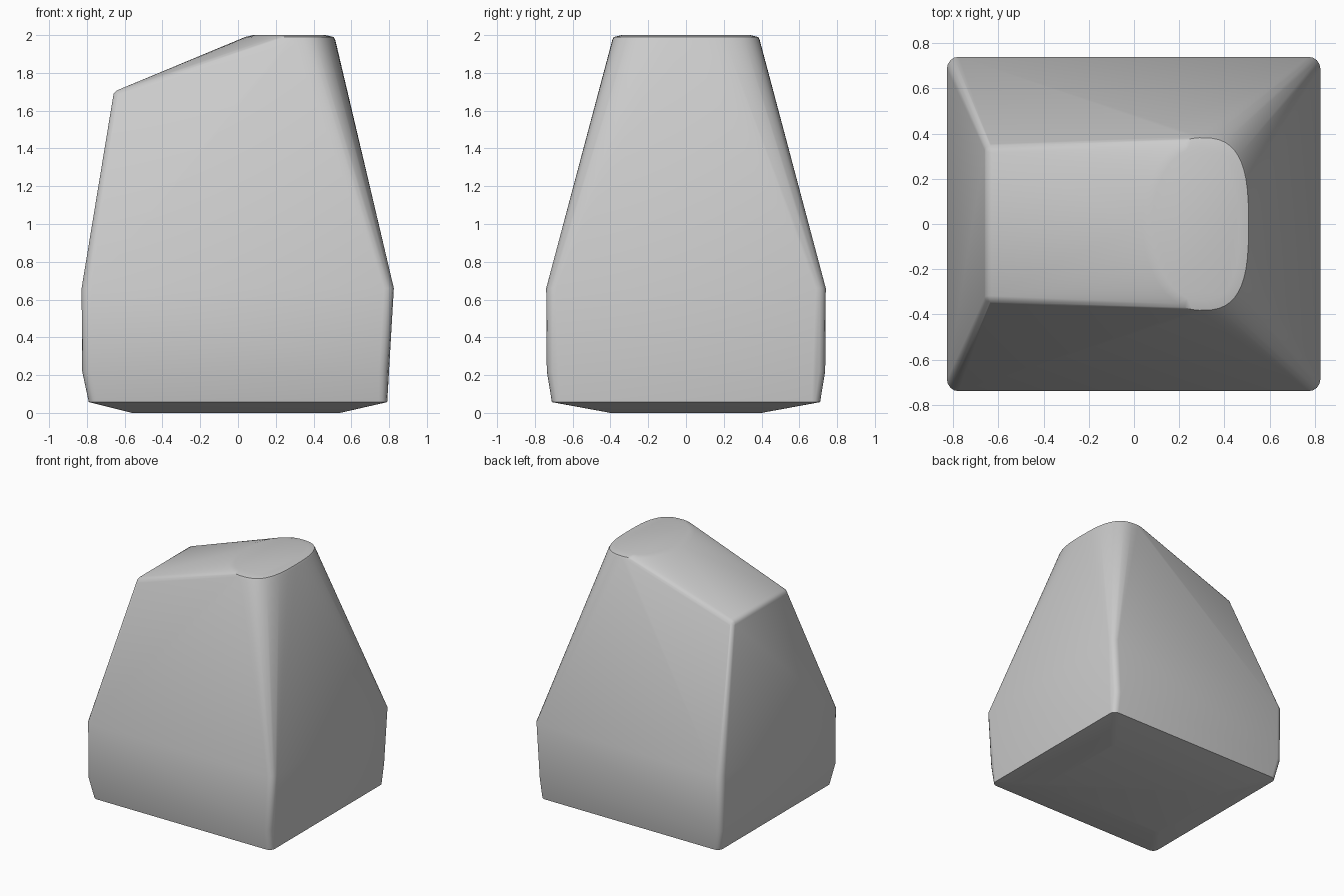
import bpy, bmesh
from math import sin, cos, pi, radians

if "Cube" in bpy.data.objects:
    bpy.data.objects.remove(bpy.data.objects["Cube"], do_unlink=True)

stone = bpy.data.materials.new("light_grey")
stone.use_nodes = True
GREY = (0.6, 0.6, 0.6, 1)
stone.diffuse_color = GREY
stone.node_tree.nodes["Principled BSDF"].inputs["Base Color"].default_value = GREY


def block_ring(x0, x1, y, z, r, steps=4):
    """Rectangle with rounded corners at height z."""
    pts = []
    for cx, cy, start in ((x1 - r, y - r, 0), (x0 + r, y - r, 1),
                          (x0 + r, r - y, 2), (x1 - r, r - y, 3)):
        for i in range(steps + 1):
            a = (start + i / steps) * pi / 2
            pts.append((cx + r * cos(a), cy + r * sin(a), z))
    return pts


def cap_ring(inset, z, n=48):
    """Outline of the top: round on the right side, squarer on the left."""
    pts = []
    for i in range(n):
        c, s = cos(2 * pi * i / n), sin(2 * pi * i / n)
        p, rx = (0.68, 0.225) if c > 0 else (1, 0.26)
        x = abs(c) ** p * (rx - inset) * (1 if c > 0 else -1)
        y = abs(s) ** p * (0.39 - inset) * (1 if s > 0 else -1)
        pts.append((0.29 + x, y, z))
    return pts


# Base: shallow underside, tapered foot and upright walls
points = block_ring(-0.56, 0.54, 0.40, 0, 0.03)
points += block_ring(-0.79, 0.79, 0.71, 0.057, 0.045)
points += block_ring(-0.825, 0.797, 0.737, 0.22, 0.05)
points += block_ring(-0.828, 0.825, 0.74, 0.66, 0.052)

# Rounded cap
points += cap_ring(0, 1.975) + cap_ring(0.008, 1.99) + cap_ring(0.05, 2.0)

# Lower shoulder: a rounded lip across the right end
for x, y, z in ((-0.661, 0.325, 1.675), (-0.658, 0.32, 1.69), (-0.646, 0.318, 1.704),
                (-0.63, 0.318, 1.712), (-0.655, 0.34, 1.675), (-0.635, 0.354, 1.675),
                (-0.637, 0.345, 1.695)):
    points += [(x, y, z), (x, -y, z)]

# Skin all outlines as one convex body
bm = bmesh.new()
for p in points:
    bm.verts.new(p)
hull = bmesh.ops.convex_hull(bm, input=bm.verts[:])
loose = [v for v in bm.verts if not v.link_faces]
bmesh.ops.delete(bm, geom=loose, context="VERTS")
bmesh.ops.dissolve_limit(bm, angle_limit=radians(0.5), verts=bm.verts[:], edges=bm.edges[:])
bmesh.ops.recalc_face_normals(bm, faces=bm.faces[:])
mesh = bpy.data.meshes.new("tapered_block")
bm.to_mesh(mesh)
bm.free()
mesh.materials.append(stone)
block = bpy.data.objects.new("tapered_block", mesh)
bpy.context.collection.objects.link(block)

# Smooth rounded edges, keep the hard ones
bpy.context.view_layer.objects.active = block
block.select_set(True)
bpy.ops.object.shade_smooth_by_angle(angle=radians(30))
